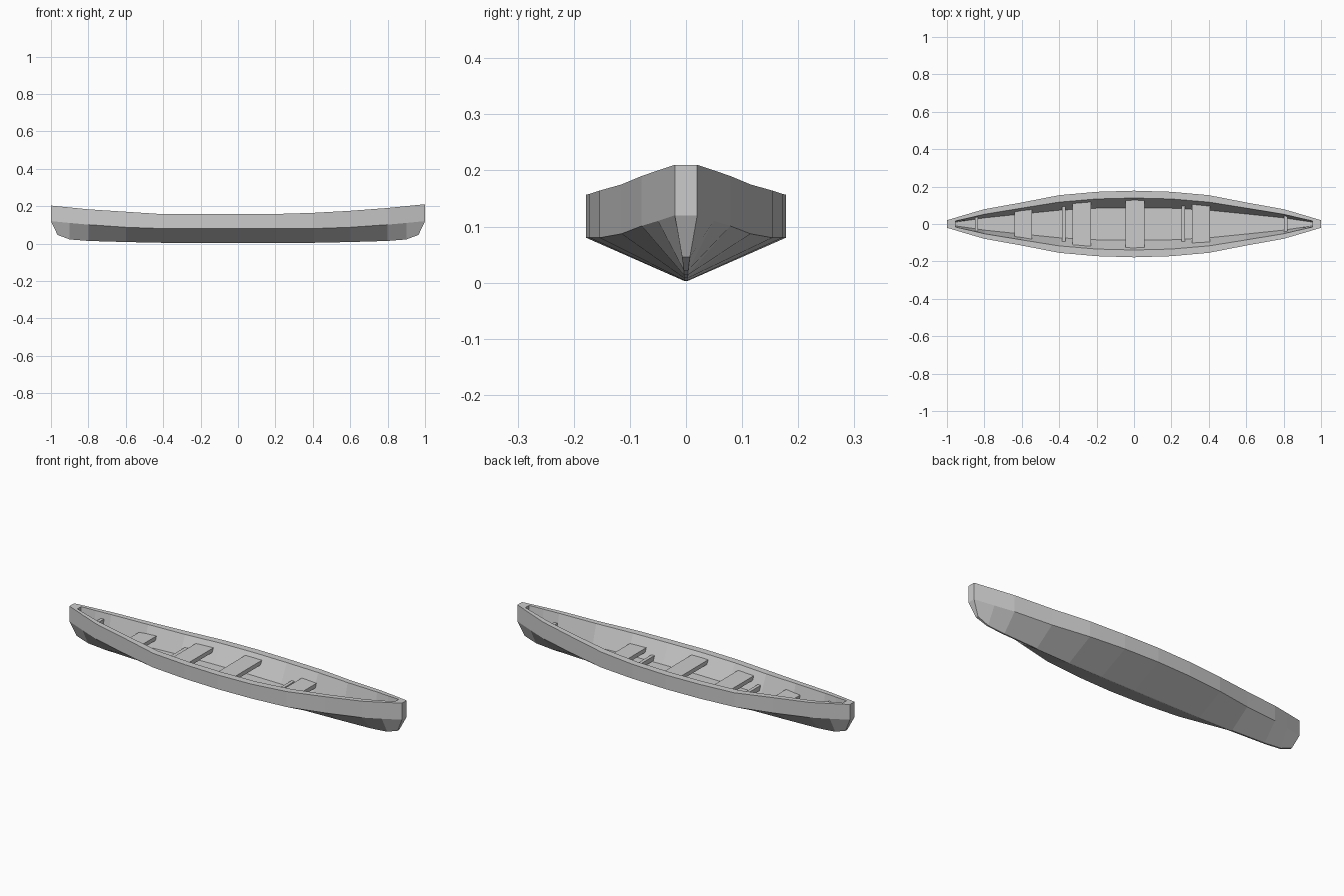
import bpy, bmesh

if "Cube" in bpy.data.objects:
    bpy.data.objects.remove(bpy.data.objects["Cube"])

# half stations: x, half width, chine z, keel x, keel half width, keel z,
#                inner x, inner half width, floor z
HALF = [
    (0.0, 0.178, 0.080, 0.0, 0.003, 0.003, 0.0, 0.139, 0.060),
    (0.2, 0.172, 0.080, 0.2, 0.003, 0.003, 0.2, 0.134, 0.060),
    (0.4, 0.154, 0.080, 0.4, 0.003, 0.004, 0.4, 0.117, 0.062),
    (0.6, 0.115, 0.087, 0.6, 0.003, 0.008, 0.6, 0.085, 0.065),
    (0.8, 0.079, 0.101, 0.8, 0.004, 0.014, 0.8, 0.052, 0.075),
    (0.9, 0.050, 0.110, 0.9, 0.004, 0.022, 0.88, 0.033, 0.082),
    (1.0, 0.020, 0.120, 0.965, 0.007, 0.046, 0.955, 0.016, 0.095),
]
# sheer heights
SHEER = [(-1, .203), (-.8, .183), (-.6, .170), (-.4, .157), (0, .157),
         (.2, .158), (.4, .164), (.6, .175), (.8, .190), (1, .210)]


def lerp_table(t, x):
    for (a, p), (b, q) in zip(t, t[1:]):
        if x <= b:
            return p + (q - p) * (x - a) / (b - a)
    return t[-1][1]


def inner_width(x, deep):
    w = lerp_table([(s[6], s[7]) for s in HALF], abs(x))
    return w * (1 - 0.37 * deep)


def mesh_object(name, bm):
    bmesh.ops.recalc_face_normals(bm, faces=bm.faces[:])
    me = bpy.data.meshes.new(name)
    bm.to_mesh(me)
    bm.free()
    ob = bpy.data.objects.new(name, me)
    bpy.context.collection.objects.link(ob)
    return ob


# hull: lofted outer skin, flat gunwale and hollow inside
bm = bmesh.new()
stations = [(-1, s) for s in HALF[:0:-1]] + [(1, s) for s in HALF]
outer, inner = [], []
for sg, (x, w, cz, kx, kw, kz, ix, iw, fz) in stations:
    top, itop = lerp_table(SHEER, sg * x), lerp_table(SHEER, sg * ix)
    o = [(x, w, top), (x, w, cz), (kx, kw, kz)]
    i = [(ix, iw, itop), (ix, iw * 0.63, fz)]
    for pts, rows in ((o, outer), (i, inner)):
        loop = pts + [(a, -b, c) for a, b, c in reversed(pts)]
        rows.append([bm.verts.new((sg * a, b, c)) for a, b, c in loop])
for rows in (outer, inner):
    for r, s in zip(rows, rows[1:]):
        for k in range(len(r) - 1):
            bm.faces.new((r[k], r[k + 1], s[k + 1], s[k]))
for k in range(len(outer) - 1):
    for e in (0, -1):
        bm.faces.new((outer[k][e], outer[k + 1][e], inner[k + 1][e], inner[k][e]))
for e in (0, -1):
    o, i = outer[e], inner[e]
    bm.faces.new((o[0], o[1], o[4], o[5]))
    bm.faces.new((o[1], o[2], o[3], o[4]))
    bm.faces.new(i)
    bm.faces.new((o[0], o[5], i[3], i[0]))
mesh_object("hull", bm)


# cross boards fitted between the inner walls
def board(name, x0, x1, top, thick):
    bm = bmesh.new()
    rings = []
    for x in (x0, x1):
        rim, floor = lerp_table(SHEER, x), lerp_table([(s[6], s[8]) for s in HALF], abs(x))
        w = inner_width(x, (rim - top) / (rim - floor)) + 0.004
        rings.append([bm.verts.new((x, y, z)) for y, z in
                      ((-w, top - thick), (w, top - thick), (w, top), (-w, top))])
    a, b = rings
    bm.faces.new(a)
    bm.faces.new(b)
    for k in range(4):
        bm.faces.new((a[k], a[k - 1], b[k - 1], b[k]))
    mesh_object(name, bm)


for n, (x0, x1, top) in enumerate([(-.64, -.545, .125), (-.33, -.23, .13),
                                   (-.045, .055, .135), (.31, .405, .115)]):
    board(f"seat_{n + 1}", x0, x1, top, 0.022)

for n, (x0, x1, top) in enumerate([(-.85, -.833, .155), (-.385, -.367, .10),
                                   (.255, .273, .09), (.803, .82, .14)]):
    board(f"brace_{n + 1}", x0, x1, top, 0.025)
